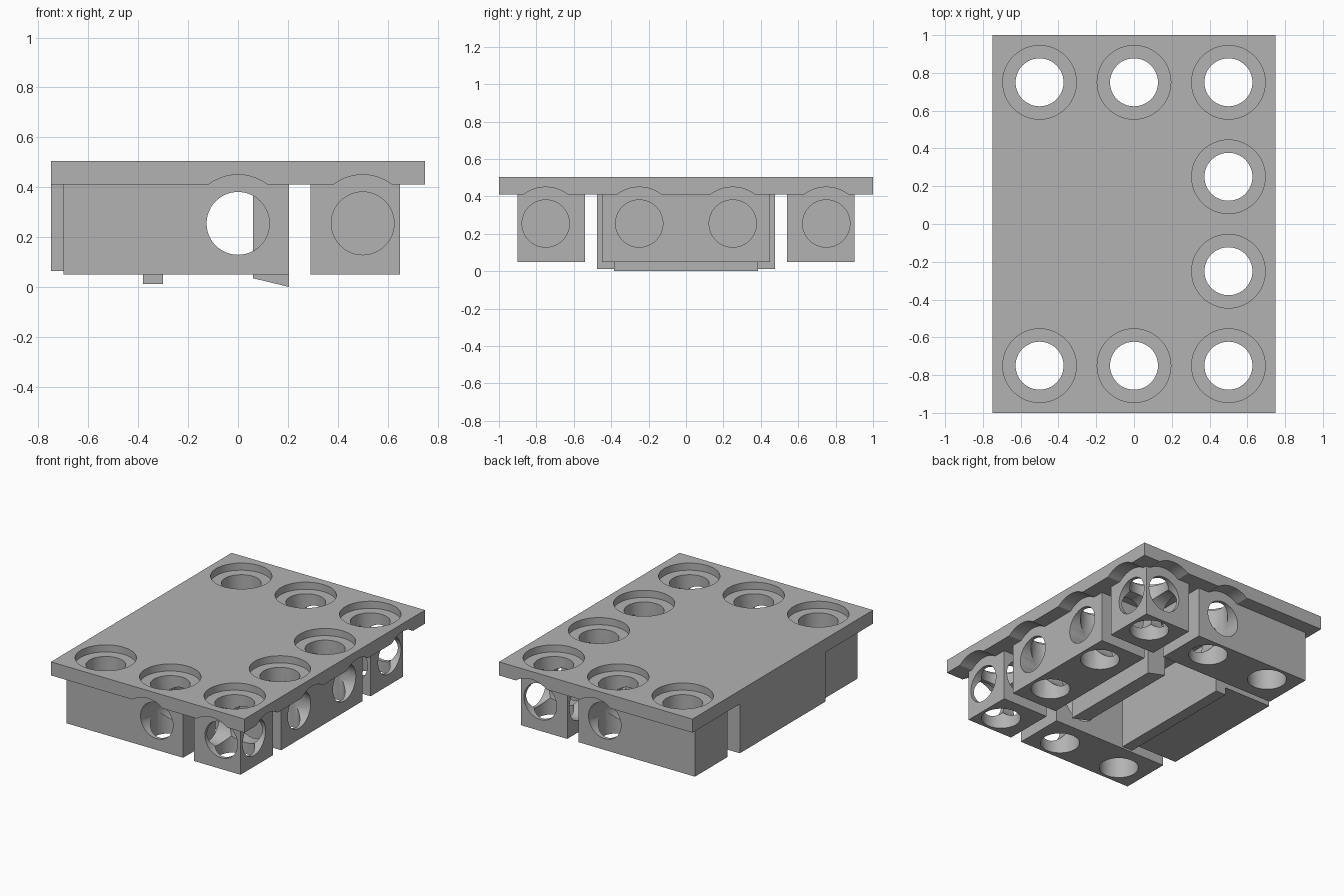
import bpy
import bmesh
import math
from mathutils import Matrix

cube = bpy.data.objects.get("Cube")
if cube:
    bpy.data.objects.remove(cube, do_unlink=True)

GREY = (0.45, 0.45, 0.45, 1.0)
mat = bpy.data.materials.new("plain grey")
mat.use_nodes = True
mat.diffuse_color = GREY
for node in mat.node_tree.nodes:
    if node.type == 'BSDF_PRINCIPLED':
        node.inputs["Base Color"].default_value = GREY

BORE = {'X': 0.1265, 'Y': 0.126, 'Z': 0.127}
RIM = 0.195        # counterbore radius
MID = 0.255        # height of the sideways bores
UNDER, TOP = 0.41, 0.505
ROTATION = {'X': Matrix.Rotation(math.pi / 2, 4, 'Y'),
            'Y': Matrix.Rotation(math.pi / 2, 4, 'X'),
            'Z': Matrix.Identity(4)}


def make_object(name, bm):
    bmesh.ops.recalc_face_normals(bm, faces=bm.faces)
    mesh = bpy.data.meshes.new(name)
    bm.to_mesh(mesh)
    bm.free()
    obj = bpy.data.objects.new(name, mesh)
    mesh.materials.append(mat)
    bpy.context.collection.objects.link(obj)
    return obj


def box(name, x0, x1, y0, y1, z0, z1):
    bm = bmesh.new()
    bmesh.ops.create_cube(bm, size=1)
    for v in bm.verts:
        v.co = (x0 if v.co.x < 0 else x1, y0 if v.co.y < 0 else y1,
                z0 if v.co.z < 0 else z1)
    return make_object(name, bm)


def select_only(obj):
    bpy.ops.object.select_all(action='DESELECT')
    obj.select_set(True)
    bpy.context.view_layer.objects.active = obj


def drill(target, axis, centre, length, radius):
    """Cut a round hole along an axis."""
    bm = bmesh.new()
    bmesh.ops.create_cone(bm, cap_ends=True, segments=48, radius1=radius,
                          radius2=radius, depth=length,
                          matrix=Matrix.Translation(centre) @ ROTATION[axis])
    cutter = make_object("drill_cutter", bm)
    cutter.hide_render = True
    mod = target.modifiers.new("drill", 'BOOLEAN')
    mod.operation = 'DIFFERENCE'
    mod.solver = 'EXACT'
    mod.object = cutter
    select_only(target)
    bpy.ops.object.modifier_apply(modifier=mod.name)
    bpy.data.objects.remove(cutter, do_unlink=True)


def smooth(obj):
    select_only(obj)
    bpy.ops.object.shade_smooth_by_angle(angle=math.radians(30))


# Top plate with counterbored holes
plate = box("top_plate", -0.75, 0.75, -1, 1, UNDER, TOP)
holes = [(x, y) for x in (-0.5, 0, 0.5) for y in (-0.75, 0.75)]
holes += [(0.5, -0.25), (0.5, 0.25)]
for x, y in holes:
    drill(plate, 'Z', (x, y, TOP), 0.1, RIM)
    drill(plate, 'Z', (x, y, TOP), 1, BORE['Z'])

# Shallow arcs under the plate rim, clearing the sideways bores
for side in (-1, 1):
    for x in (0, 0.5):
        drill(plate, 'Y', (x, side, MID), 0.2, RIM)
for y in (-0.75, -0.25, 0.25, 0.75):
    drill(plate, 'X', (0.75, y, MID), 0.2, RIM)
smooth(plate)

# Long rows and corner blocks at the front and back
for side, label in ((-1, "front"), (1, "back")):
    y0, y1 = sorted((side * 0.9, side * 0.54))
    row = box(label + "_row", -0.7, 0.205, y0, y1, 0.05, UNDER)
    for x in (-0.5, 0):
        drill(row, 'Z', (x, side * 0.75, MID), 1, BORE['Z'])
    drill(row, 'Y', (0, side * 0.75, MID), 0.6, BORE['Y'])
    smooth(row)

    corner = box(label + "_corner_block", 0.29, 0.65, y0, y1, 0.05, UNDER)
    for axis in 'ZXY':
        drill(corner, axis, (0.5, side * 0.75, MID), 0.8, BORE[axis])
    smooth(corner)

# Side row between the corner blocks
side_row = box("side_row", 0.29, 0.65, -0.45, 0.45, 0.05, UNDER)
for y in (-0.25, 0.25):
    for axis in 'ZX':
        drill(side_row, axis, (0.5, y, MID), 0.8, BORE[axis])
smooth(side_row)

# Solid block on the opposite side, with a foot strip on its inner edge
box("solid_block", -0.75, -0.30, -0.475, 0.475, 0.065, UNDER)
box("foot_strip", -0.38, -0.30, -0.475, 0.475, 0.012, 0.065)

# Inner rib with a sloping underside
rib = box("inner_rib", 0.06, 0.205, -0.385, 0.385, 0.0, UNDER)
for v in rib.data.vertices:
    if v.co.z < 0.1 and v.co.x < 0.1:
        v.co.z = 0.035
